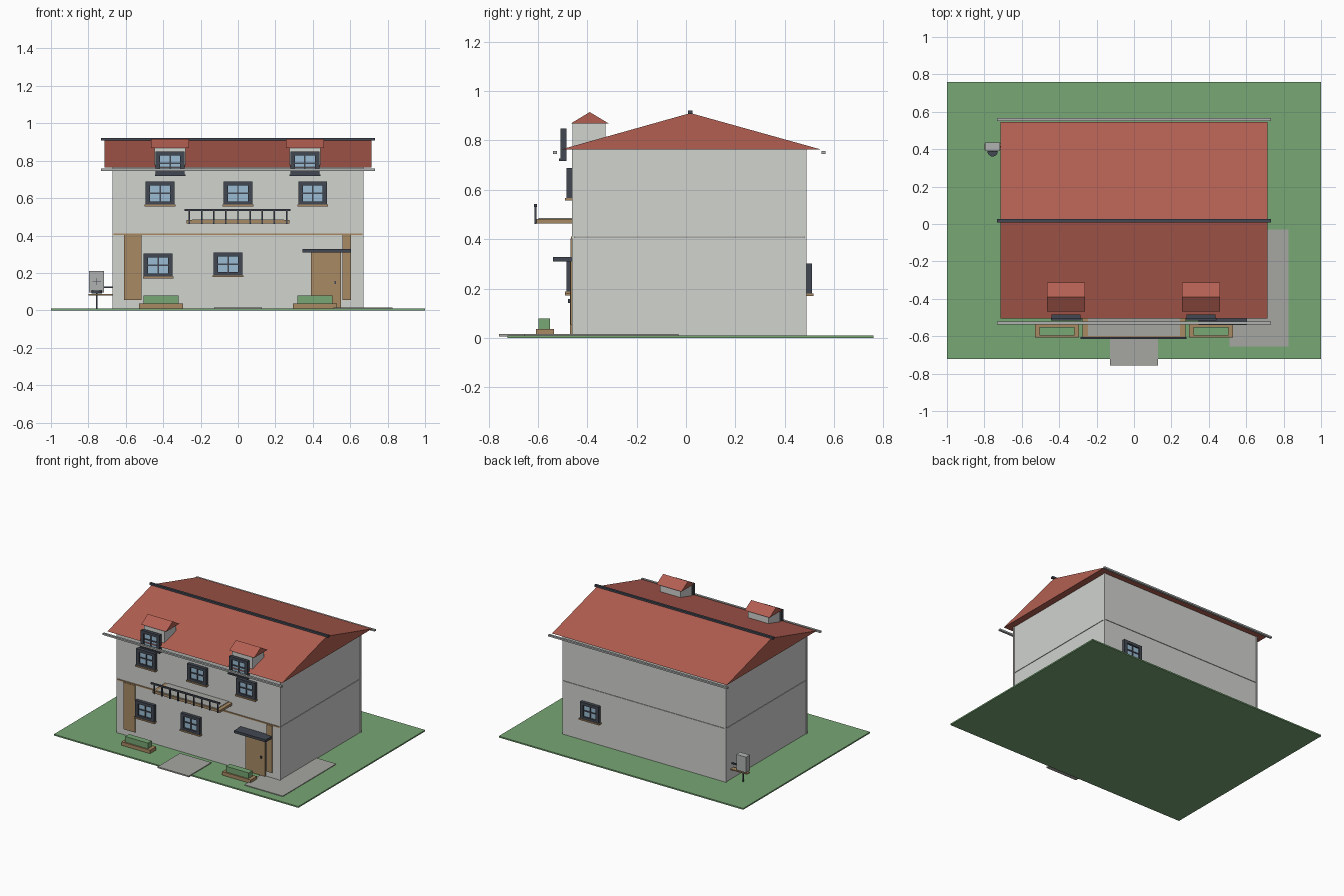
import bpy, bmesh, math

if "Cube" in bpy.data.objects:
    bpy.data.objects.remove(bpy.data.objects["Cube"])


def material(name, r, g, b):
    m = bpy.data.materials.new(name)
    lin = [((c / 255 + 0.055) / 1.055) ** 2.4 for c in (r, g, b)]
    m.diffuse_color = (*lin, 1)
    m.use_nodes = True
    m.node_tree.nodes["Principled BSDF"].inputs["Base Color"].default_value = m.diffuse_color
    return m


WALL = material("wall_grey", 209, 211, 207)
ROOF = material("roof_red", 179, 95, 82)
GRASS = material("grass_green", 120, 167, 117)
WOOD = material("wood_tan", 168, 138, 100)
DARK = material("dark_slate", 66, 72, 82)
GLASS = material("glass_blue", 155, 188, 212)
STONE = material("paving_grey", 166, 166, 161)
METAL = material("metal_grey", 176, 178, 178)


def make(name, bm, mat):
    bmesh.ops.recalc_face_normals(bm, faces=bm.faces)
    me = bpy.data.meshes.new(name)
    bm.to_mesh(me)
    bm.free()
    me.materials.append(mat)
    ob = bpy.data.objects.new(name, me)
    bpy.context.collection.objects.link(ob)
    return ob


def add_box(bm, x0, x1, y0, y1, z0, z1):
    vs = bmesh.ops.create_cube(bm, size=1)["verts"]
    for v in vs:
        v.co.x = x1 if v.co.x > 0 else x0
        v.co.y = y1 if v.co.y > 0 else y0
        v.co.z = z1 if v.co.z > 0 else z0


def boxes(name, mat, *dims):
    bm = bmesh.new()
    for d in dims:
        add_box(bm, *d)
    return make(name, bm, mat)


def gable(name, mat, x0, x1, y0, yr, y1, z0, z1):
    """Solid gable roof with its ridge along x."""
    bm = bmesh.new()
    a, b = [[bm.verts.new((x, y, z)) for y, z in ((y0, z0), (y1, z0), (yr, z1))] for x in (x0, x1)]
    bm.faces.new(a)
    bm.faces.new(b)
    for i in range(3):
        j = (i + 1) % 3
        bm.faces.new((a[i], a[j], b[j], b[i]))
    return make(name, bm, mat)


def window(name, x, z, y, s=-1, sill=WOOD):
    """Four-pane window centred on (x, z); s is the outward y direction."""
    def box(hx0, hx1, d0, d1, hz0, hz1):
        ys = sorted((y + s * d0, y + s * d1))
        return (x + hx0, x + hx1, *ys, z + hz0, z + hz1)
    w, h, iw, ih = 0.077, 0.063, 0.053, 0.042
    boxes(name + "_frame", DARK,
          box(-w, -iw, 0, 0.024, -h, h), box(iw, w, 0, 0.024, -h, h),
          box(-iw, iw, 0, 0.024, ih, h), box(-iw, iw, 0, 0.024, -h, -ih),
          box(-0.004, 0.004, 0, 0.018, -ih, ih), box(-iw, iw, 0, 0.018, -0.004, 0.004))
    boxes(name + "_glass", GLASS, box(-iw, iw, 0, 0.012, -ih, ih))
    boxes(name + "_sill", sill, box(-w - 0.005, w + 0.005, 0, 0.03, -h - 0.006, -h + 0.004))


# Ground and paving
boxes("lawn", GRASS, (-1, 1, -0.723, 0.76, 0, 0.01))
boxes("front_path", STONE, (-0.128, 0.128, -0.757, -0.495, 0.006, 0.016))
boxes("side_patio", STONE, (0.51, 0.825, -0.655, -0.03, 0.006, 0.015))

# Two storeys, joint band and corner strips
X, Y0, Y1 = 0.665, -0.46, 0.487
boxes("lower_storey", WALL, (-X, X, Y0, Y1, 0.01, 0.404))
boxes("upper_storey", WALL, (-X, X, Y0, Y1, 0.41, 0.766))
boxes("storey_joint", STONE, (-X + 0.004, X - 0.004, Y0 + 0.004, Y1 - 0.004, 0.4, 0.415))
boxes("front_band", WOOD, (-X, X, Y0 - 0.006, Y0 + 0.004, 0.402, 0.411))
boxes("corner_strips", WALL, *[
    (sx * X - 0.005, sx * X + 0.005, y - 0.005, y + 0.005, 0.01, 0.765)
    for sx in (-1, 1) for y in (Y0 + 0.003, Y1 - 0.003)])

# Main roof, ridge cap and gutters
gable("main_roof", ROOF, -0.715, 0.715, -0.505, 0.018, 0.545, 0.764, 0.911)
boxes("ridge_cap", DARK, (-0.732, 0.732, 0.009, 0.026, 0.907, 0.922))
boxes("gutters", METAL, *[(-0.732, 0.732, y - 0.008, y + 0.008, 0.746, 0.758)
                          for y in (-0.53, 0.558)])

# Dormers
for side, x in (("left", -0.363), ("right", 0.358)):
    boxes(side + "_dormer_body", WALL, (x - 0.083, x + 0.083, -0.46, -0.326, 0.766, 0.868))
    gable(side + "_dormer_roof", ROOF, x - 0.102, x + 0.102, -0.468, -0.39, -0.312, 0.868, 0.915)
    window(side + "_dormer_window", x, 0.786, -0.485, sill=DARK)

# Wall windows
for i, x in enumerate((-0.417, 0, 0.4)):
    window(f"upper_window_{i + 1}", x, 0.625, Y0)
window("lower_window_1", -0.427, 0.24, Y0)
window("lower_window_2", -0.053, 0.246, Y0)
window("back_window", 0.434, 0.238, Y1, s=1)

# Balcony with railing
boxes("balcony_slab", WOOD, (-0.275, 0.275, -0.605, Y0, 0.464, 0.482))
boxes("balcony_floor", STONE, (-0.247, 0.247, -0.598, Y0, 0.48, 0.486))
boxes("balcony_railing", DARK, (-0.285, 0.28, -0.615, -0.604, 0.531, 0.542),
      *[(x - 0.004, x + 0.004, -0.613, -0.605, 0.462, 0.535)
        for x in (-0.26 + 0.065 * i for i in range(9))])

# Door, canopy and timber panels
boxes("front_door", WOOD, (0.39, 0.55, Y0 - 0.01, Y0, 0.015, 0.31))
boxes("door_handle", DARK, (0.515, 0.525, Y0 - 0.018, Y0 - 0.008, 0.142, 0.158))
boxes("door_canopy", DARK, (0.345, 0.605, -0.54, Y0, 0.309, 0.327))
boxes("timber_panels", WOOD, (-0.61, -0.515, Y0 - 0.009, Y0, 0.055, 0.402),
      (0.56, 0.605, Y0 - 0.009, Y0, 0.055, 0.402))

# Planters
for side, s in (("left", -1), ("right", 1)):
    x = 0.412 * s
    boxes(side + "_planter", WOOD, (x - 0.117, x + 0.117, -0.607, -0.535, 0.01, 0.036))
    boxes(side + "_hedge", GRASS, (x - 0.093, x + 0.093, -0.597, -0.552, 0.034, 0.078))

# Wash unit on a post beside the left wall
boxes("unit_cabinet", METAL, (-0.796, -0.716, 0.39, 0.435, 0.095, 0.21))
boxes("unit_post", DARK, (-0.76, -0.752, 0.405, 0.415, 0.01, 0.096))
boxes("unit_shelf", WOOD, (-0.8, -X, 0.395, 0.43, 0.08, 0.087))
boxes("unit_pipe", DARK, (-0.72, -X, 0.408, 0.418, 0.12, 0.128))
bm = bmesh.new()
add_box(bm, -0.778, -0.732, 0.384, 0.392, 0.151, 0.155)
add_box(bm, -0.757, -0.753, 0.384, 0.392, 0.135, 0.172)
make("unit_tap", bm, DARK)
bm = bmesh.new()
rings = [[bm.verts.new((-0.756 + 0.028 * math.cos(a), 0.391 - 0.03 * math.sin(a), z))
          for a in (math.pi * i / 10 for i in range(11))] for z in (0.09, 0.105)]
bm.faces.new(rings[0])
bm.faces.new(rings[1])
for i in range(11):
    j = (i + 1) % 11
    bm.faces.new((rings[0][i], rings[0][j], rings[1][j], rings[1][i]))
make("unit_basin", bm, DARK)
